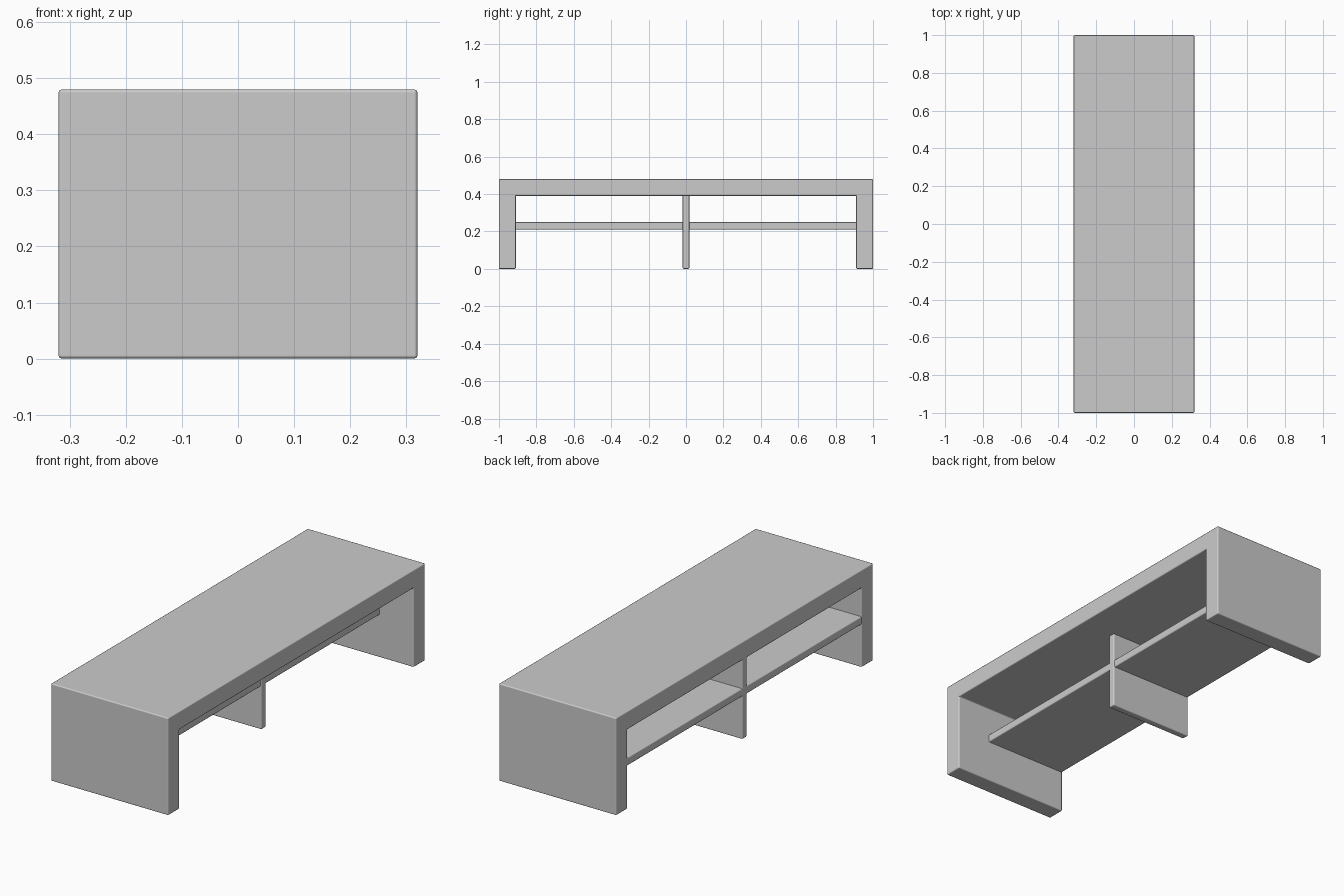
import bpy
import bmesh

cube = bpy.data.objects.get("Cube")
if cube:
    bpy.data.objects.remove(cube, do_unlink=True)

grey = bpy.data.materials.new("light grey")
grey.use_nodes = True
colour = (0.6, 0.6, 0.6, 1)
grey.diffuse_color = colour
grey.node_tree.nodes["Principled BSDF"].inputs["Base Color"].default_value = colour


def extruded_part(name, profile, x_min, x_max, bevel):
    """Extrude a (y, z) profile along x and soften its edges."""
    bm = bmesh.new()
    face = bm.faces.new([bm.verts.new((x_min, y, z)) for y, z in profile])
    side = bmesh.ops.extrude_face_region(bm, geom=[face])
    verts = [v for v in side["geom"] if isinstance(v, bmesh.types.BMVert)]
    bmesh.ops.translate(bm, verts=verts, vec=(x_max - x_min, 0, 0))
    bmesh.ops.recalc_face_normals(bm, faces=bm.faces)
    mesh = bpy.data.meshes.new(name)
    bm.to_mesh(mesh)
    bm.free()
    mesh.materials.append(grey)
    obj = bpy.data.objects.new(name, mesh)
    bpy.context.collection.objects.link(obj)
    soft = obj.modifiers.new("soft edges", "BEVEL")
    soft.width = bevel
    soft.segments = 2
    soft.harden_normals = True
    for poly in mesh.polygons:
        poly.use_smooth = True
    return obj


def rectangle(y0, y1, z0, z1):
    return [(y0, z0), (y1, z0), (y1, z1), (y0, z1)]


half_width, height, thick = 0.32, 0.48, 0.09
inner, under = 1 - thick, height - thick
shelf_front = 0.14

# Thick top and end legs as one arch
arch = [(-1, 0), (-inner, 0), (-inner, under), (inner, under),
        (inner, 0), (1, 0), (1, height), (-1, height)]
extruded_part("bench_frame", arch, -half_width, half_width, 0.006)

# Upright panel in the middle, set back on one side
extruded_part("centre_divider", rectangle(-0.018, 0.018, 0, under + 0.01),
              -half_width, shelf_front, 0.006)

# Shelves on both sides of the divider
for name, side in (("front_shelf", -1), ("back_shelf", 1)):
    y0, y1 = sorted((side * 0.01, side * (inner + 0.01)))
    extruded_part(name, rectangle(y0, y1, 0.21, 0.25),
                  -half_width + 0.002, shelf_front - 0.005, 0.006)
